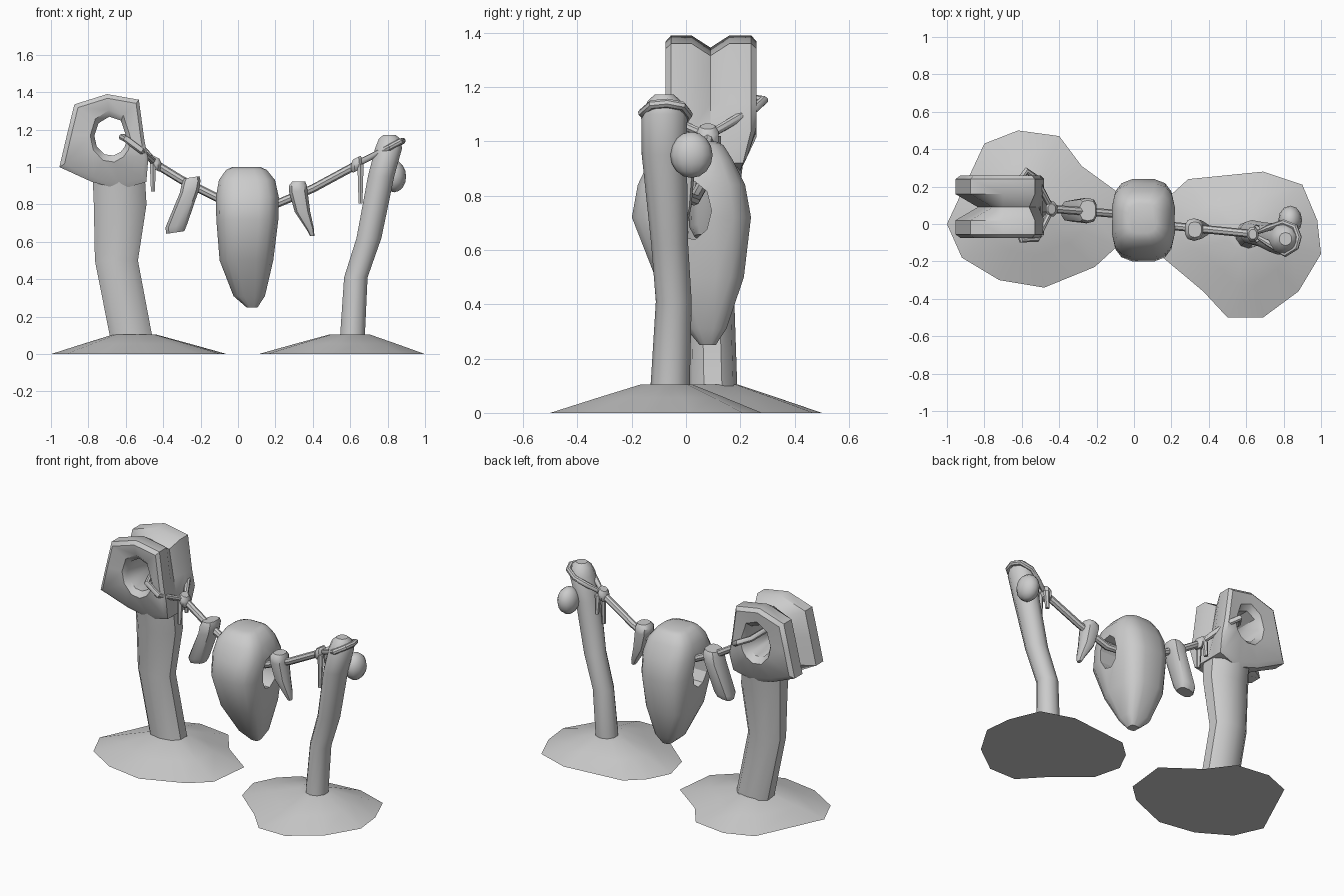
import bpy, bmesh, math
from mathutils import Vector

if "Cube" in bpy.data.objects:
    bpy.data.objects.remove(bpy.data.objects["Cube"])


def finish(ob, angle=40):
    bpy.ops.object.select_all(action='DESELECT')
    bpy.context.view_layer.objects.active = ob
    ob.select_set(True)
    bpy.ops.object.shade_smooth_by_angle(angle=math.radians(angle))
    return ob


def loft(name, loops, closed=False, angle=40):
    """Skin a list of equal-length point loops; cap the ends or close into a torus."""
    bm = bmesh.new()
    rows = [[bm.verts.new(p) for p in loop] for loop in loops]
    n = len(rows[0])
    pairs = list(zip(rows, rows[1:])) + ([(rows[-1], rows[0])] if closed else [])
    for a, b in pairs:
        for i in range(n):
            j = (i + 1) % n
            bm.faces.new((a[i], a[j], b[j], b[i]))
    if not closed:
        bm.faces.new(rows[0])
        bm.faces.new(rows[-1])
    bmesh.ops.recalc_face_normals(bm, faces=bm.faces)
    me = bpy.data.meshes.new(name)
    bm.to_mesh(me)
    bm.free()
    ob = bpy.data.objects.new(name, me)
    bpy.context.collection.objects.link(ob)
    return finish(ob, angle)


def ring(x, y, z, rx, ry, n=10, p=1.0, slope=0.0):
    """Horizontal superellipse section; slope tips it along x."""
    out = []
    for i in range(n):
        t = 2 * math.pi * (i + 0.5) / n
        c, s = math.cos(t), math.sin(t)
        dx = math.copysign(abs(c) ** p, c) * rx
        dy = math.copysign(abs(s) ** p, s) * ry
        out.append((x + dx, y + dy, z + slope * dx))
    return out


def rope(name, pts, r=0.02, cyclic=False):
    cu = bpy.data.curves.new(name, 'CURVE')
    cu.dimensions = '3D'
    cu.bevel_depth, cu.bevel_resolution, cu.use_fill_caps = r, 2, True
    sp = cu.splines.new('POLY')
    sp.points.add(len(pts) - 1)
    for q, p in zip(sp.points, pts):
        q.co = (*p, 1)
    sp.use_cyclic_u = cyclic
    ob = bpy.data.objects.new(name, cu)
    bpy.context.collection.objects.link(ob)
    bpy.ops.object.select_all(action='DESELECT')
    bpy.context.view_layer.objects.active = ob
    ob.select_set(True)
    bpy.ops.object.convert(target='MESH')
    return finish(bpy.context.object)


# Earth mounds
def mound(name, outline, c):
    loops = [[(c[0] + (x - c[0]) * s, c[1] + (y - c[1]) * s, z) for x, y in outline]
             for s, z in ((1, 0), (0.6, 0.056), (0.24, 0.105))]
    loft(name, loops)


mound("left_mound", [(-1, 0), (-.92, -.18), (-.72, -.3), (-.48, -.34), (-.21, -.23), (-.09, -.12),
                     (-.06, .15), (-.28, .31), (-.4, .47), (-.62, .5), (-.8, .43)], (-.56, .09))
mound("right_mound", [(.11, 0), (.155, -.18), (.37, -.36), (.5, -.5), (.69, -.5), (.88, -.36),
                      (1, -.16), (.98, .02), (.9, .21), (.69, .28), (.29, .24), (.18, .14)], (.61, -.06))

# Left post shaft
loft("left_post_shaft", [ring(*a, n=10, p=0.85) for a in (
    (-.565, .1, .06, .118, .09), (-.65, .09, .5, .12, .085),
    (-.63, .09, .8, .147, .105), (-.64, .09, 1.0, .145, .13))])

# Left post head: two lobes with a groove between them and a hole through y
outline = [(-.5, 1.14), (-.53, 1.36), (-.7, 1.39), (-.875, 1.335), (-.915, 1.17),
           (-.955, 1.0), (-.78, .92), (-.63, .88), (-.49, .92), (-.48, 1.04)]
hc = Vector((-.68, 1.165))


def head_loop(y, s, pinch=0):
    out = []
    for x, z in outline:
        yy = .09 + (y - .09) * (1 - max(0, 1.0 - z) * 2.5)
        px, pz = hc.x + (x - hc.x) * s, hc.y + (z - hc.y) * s
        if pinch:
            pz -= .045 if z > 1.3 else 0
            px += .12 if x < -.86 else (-.03 if x > -.54 and z > 1 else 0)
        out.append((px, yy, pz))
    return out


def hole_loop(y, rx, rz):
    out = []
    for x, z in outline:
        d = (Vector((x, z)) - hc).normalized()
        out.append((hc.x + d.x * rx, y, hc.y + d.y * rz))
    return out


loft("left_post_head", [head_loop(-.075, .9), head_loop(-.055, 1), head_loop(.02, 1),
                        head_loop(.09, 1, 1), head_loop(.16, 1), head_loop(.24, 1), head_loop(.26, .9),
                        hole_loop(.255, .11, .14), hole_loop(.22, .088, .105),
                        hole_loop(-.04, .088, .105), hole_loop(-.07, .11, .14)], closed=True)

# Right post and its side knob
loft("right_post", [ring(*a, n=10) for a in (
    (.61, -.06, .06, .07, .073), (.63, -.045, .41, .066, .066), (.7, -.06, .62, .07, .068),
    (.765, -.08, .95, .074, .083), (.805, -.08, 1.1, .076, .085),
    (.81, -.08, 1.15, .06, .06), (.81, -.08, 1.172, .035, .035))])
bpy.ops.mesh.primitive_uv_sphere_add(segments=12, ring_count=8, radius=1, location=(.835, .02, .95))
knob = bpy.context.object
knob.name = "right_post_knob"
knob.scale = (.064, .078, .085)
finish(knob)

# Main rope with a loop, knot and loose end at each side
rope("main_rope", [(-.43, .08, 1.01), (-.3, .07, .93), (-.1, .055, .83), (.05, .03, .785),
                   (.2, -.01, .8), (.4, -.03, .885), (.65, -.055, 1.02)], .022)
rope("left_rope_loop", [(-.44, .08, 1.02), (-.52, -.08, 1.09), (-.6, -.085, 1.15), (-.62, -.02, 1.16),
                        (-.62, .22, 1.16), (-.575, .285, 1.15), (-.53, .25, 1.12)], .018, True)
rope("right_rope_loop", [(.64, -.055, 1.02), (.72, -.105, 1.06), (.81, -.16, 1.105), (.865, -.125, 1.135),
                         (.88, -.07, 1.14), (.86, -.015, 1.13), (.8, .008, 1.1), (.72, -.02, 1.06)], .017, True)
for side, x, y, z0, sl in (("left", -.44, .08, 1.02, -.5), ("right", .635, -.055, 1.015, .5)):
    loft(side + "_knot", [ring(x + dx, y, z0 + dz, r, r * 1.3, 8, 1, sl)
                          for dx, dz, r in ((0, -.035, .022), (0, -.015, .033), (0, .015, .033), (0, .035, .022))])
    xe = x + (-.015 if side == "left" else .02)
    for k, (dy, low) in enumerate(((-.025, .2), (.03, .155))):
        if side == "right":
            low = (.21, .12)[k]
        else:
            low = (.15, .1)[k]
        loft(f"{side}_loose_end_{k}", [ring(xe, y + dy, z0, .019, .018, 6),
                                       ring(xe, y + dy * 1.3, z0 - low, .012, .014, 6)])

# Large central pendant with a hole along the rope
stone = loft("central_pendant", [ring(*a, n=16, p=0.62) for a in (
    (.075, .08, .25, .03, .03), (.06, .075, .31, .085, .075), (.045, .05, .5, .145, .165),
    (.05, .02, .72, .168, .222), (.05, .02, .84, .17, .2),
    (.048, .02, .93, .152, .155), (.045, .025, .985, .11, .115), (.045, .03, 1.0, .075, .08))])
bpy.ops.mesh.primitive_cylinder_add(vertices=9, radius=.095, depth=.6, location=(.05, .02, .745),
                                    rotation=(0, math.pi / 2, 0))
cutter = bpy.context.object
cutter.name = "hole_cutter"
cutter.scale = (1.15, .78, 1)
mod = stone.modifiers.new("hole", 'BOOLEAN')
mod.operation, mod.object, mod.solver = 'DIFFERENCE', cutter, 'EXACT'
bpy.context.view_layer.update()
bpy.context.view_layer.objects.active = stone
bpy.ops.object.modifier_apply(modifier="hole")
bpy.data.objects.remove(cutter, do_unlink=True)
finish(stone)

# Small pendants
loft("left_pendant", [ring(*a, n=10, p=.7, slope=.15) for a in (
    (-.335, .07, .65, .05, .04), (-.33, .07, .685, .06, .058), (-.26, .072, .87, .053, .068),
    (-.25, .072, .92, .052, .068), (-.247, .072, .945, .042, .055))])
loft("right_pendant", [ring(*a, n=10, p=.8) for a in (
    (.397, -.03, .632, .012, .015), (.385, -.03, .67, .022, .03), (.345, -.03, .76, .043, .05),
    (.322, -.03, .87, .052, .06), (.32, -.03, .9, .05, .06), (.325, -.03, .923, .036, .042))])
